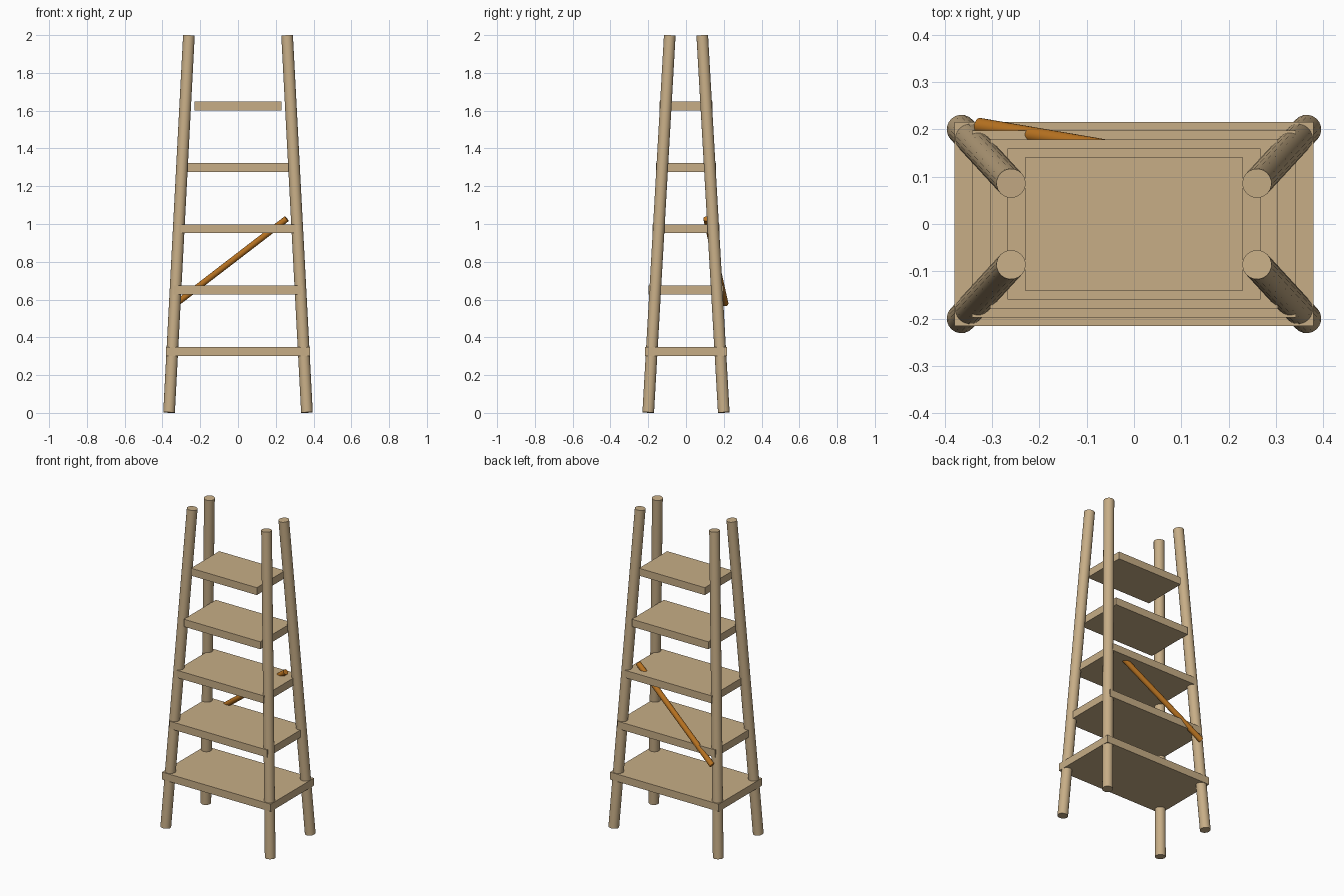
import bpy
from mathutils import Vector

if "Cube" in bpy.data.objects:
    bpy.data.objects.remove(bpy.data.objects["Cube"])


def material(name, rgb):
    m = bpy.data.materials.new(name)
    m.diffuse_color = (*rgb, 1)
    m.use_nodes = True
    m.node_tree.nodes["Principled BSDF"].inputs["Base Color"].default_value = m.diffuse_color
    return m


tan_wood = material("tan wood", (0.57, 0.42, 0.24))
orange_wood = material("orange wood", (0.48, 0.17, 0.015))


def pole(name, start, end, radius, mat):
    """Round pole running between two points."""
    a, b = Vector(start), Vector(end)
    d = b - a
    bpy.ops.mesh.primitive_cylinder_add(vertices=20, radius=radius, depth=d.length,
                                        location=(a + b) / 2)
    ob = bpy.context.object
    ob.rotation_euler = d.to_track_quat('Z', 'Y').to_euler()
    ob.name = name
    ob.data.materials.append(mat)
    bpy.ops.object.shade_smooth_by_angle()
    return ob


# Four legs leaning in towards the top
for side, sx in (("left", -1), ("right", 1)):
    for end, sy in (("front", -1), ("back", 1)):
        pole(f"{end}_{side}_leg", (sx * 0.365, sy * 0.2, 0.002),
             (sx * 0.26, sy * 0.086, 1.998), 0.031, tan_wood)

# Five shelves, shrinking evenly upwards
for i in range(5):
    bpy.ops.mesh.primitive_cube_add(size=1, location=(0, 0, 0.325 * (i + 1)))
    shelf = bpy.context.object
    shelf.name = f"shelf_{i + 1}"
    shelf.scale = (0.76 - 0.075 * i, 0.432 - 0.0375 * i, 0.047)
    shelf.data.materials.append(tan_wood)

# Diagonal brace across the back
pole("back_brace", (-0.328, 0.208, 0.578), (0.258, 0.108, 1.028), 0.0165, orange_wood)
